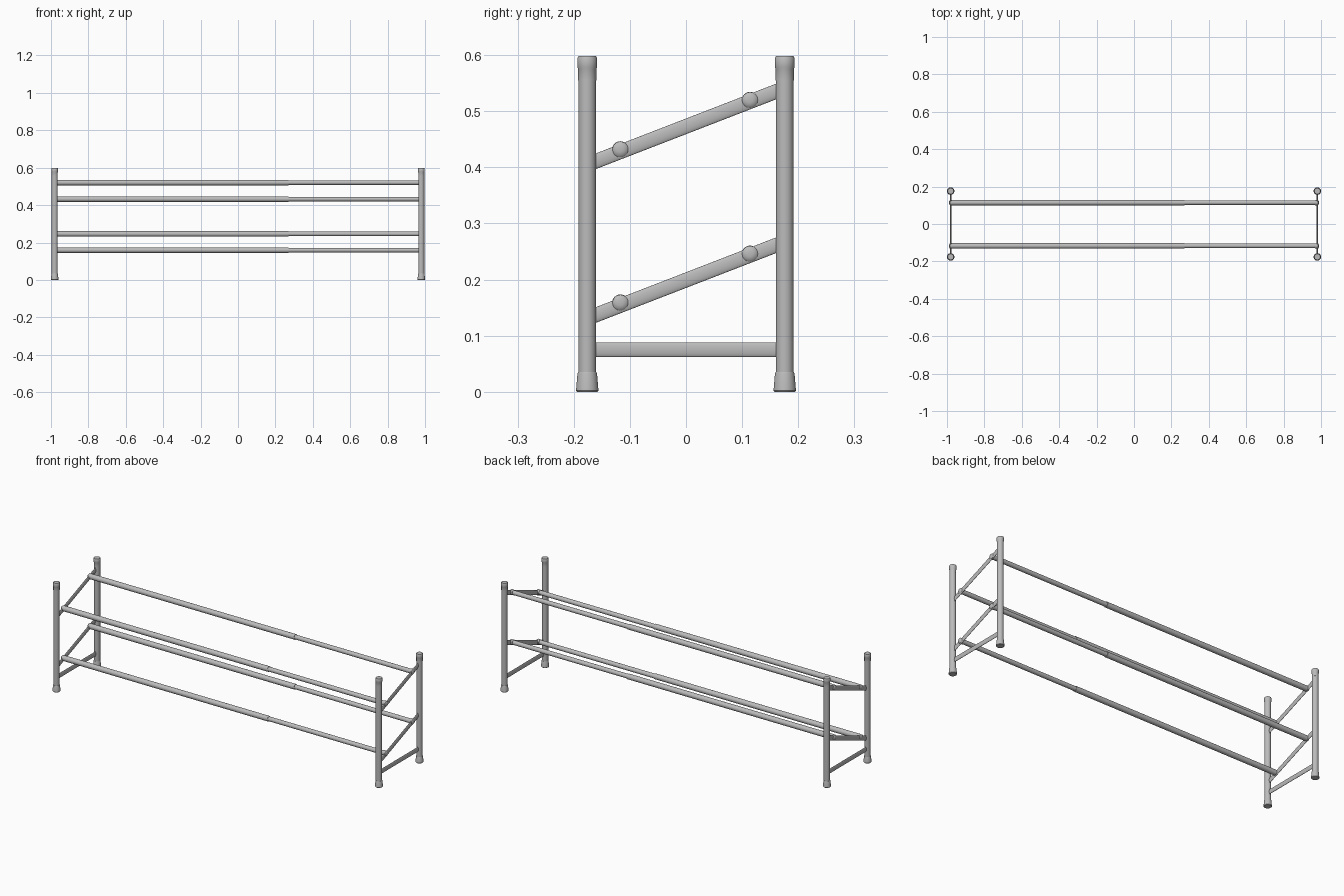
import bpy, math
from mathutils import Vector

if "Cube" in bpy.data.objects:
    bpy.data.objects.remove(bpy.data.objects["Cube"])

metal = bpy.data.materials.new("grey_metal")
metal.diffuse_color = (0.5, 0.5, 0.5, 1)
metal.use_nodes = True
metal.node_tree.nodes["Principled BSDF"].inputs["Base Color"].default_value = metal.diffuse_color


def finish(obj, name):
    obj.name = name
    obj.data.materials.append(metal)
    bpy.context.view_layer.objects.active = obj
    obj.select_set(True)
    bpy.ops.object.shade_smooth_by_angle(angle=math.radians(40))
    obj.select_set(False)


def lathe(name, profile, loc, rot=(0, 0, 0), n=32):
    """Closed solid of revolution from (radius, height) points."""
    verts, faces = [], []
    for r, h in profile:
        verts += [(r * math.cos(2 * math.pi * i / n), r * math.sin(2 * math.pi * i / n), h) for i in range(n)]
    for k in range(len(profile) - 1):
        for i in range(n):
            j = (i + 1) % n
            faces.append((k * n + i, k * n + j, (k + 1) * n + j, (k + 1) * n + i))
    faces.append(tuple(reversed(range(n))))
    faces.append(tuple(range((len(profile) - 1) * n, len(profile) * n)))
    me = bpy.data.meshes.new(name)
    me.from_pydata(verts, [], faces)
    obj = bpy.data.objects.new(name, me)
    bpy.context.collection.objects.link(obj)
    obj.location, obj.rotation_euler = loc, rot
    finish(obj, name)


def flat_bar(name, x, y0, z0, y1, z1, width=0.026, thick=0.008):
    """Flattened tube running in the y-z plane."""
    d = Vector((0, y1 - y0, z1 - z0))
    bpy.ops.mesh.primitive_cylinder_add(vertices=24, radius=0.5, depth=d.length,
                                        location=(x, (y0 + y1) / 2, (z0 + z1) / 2))
    obj = bpy.context.object
    obj.scale = (thick, width, 1)
    obj.rotation_euler = (-math.atan2(d.y, d.z), 0, 0)
    finish(obj, name)


PX, PY = 0.98, 0.176
ALONG_X = (0, math.pi / 2, 0)
rails = [(0.114, 0.52), (-0.117, 0.432), (0.114, 0.246), (-0.117, 0.159)]

for sx, side in ((-1, "left"), (1, "right")):
    # posts with rubber foot and top cap
    for sy, end in ((-1, "front"), (1, "back")):
        loc = (sx * PX, sy * PY, 0)
        lathe(f"{side}_{end}_post", [(0.016, 0.03), (0.016, 0.58)], loc)
        lathe(f"{side}_{end}_foot", [(0.0185, 0), (0.02, 0.002), (0.0175, 0.032), (0.0165, 0.035)], loc)
        lathe(f"{side}_{end}_cap", [(0.0162, 0.555), (0.0162, 0.575), (0.0178, 0.579),
                                    (0.0178, 0.594), (0.016, 0.598)], loc)
    # flattened end braces
    flat_bar(f"{side}_lower_brace", sx * PX, -0.168, 0.075, 0.168, 0.075)
    flat_bar(f"{side}_bottom_shelf_support", sx * PX, -0.168, 0.134, 0.168, 0.264)
    flat_bar(f"{side}_top_shelf_support", sx * PX, -0.168, 0.408, 0.168, 0.538)
    # rail end plugs
    for i, (y, z) in enumerate(rails):
        lathe(f"{side}_rail_plug_{i}", [(0.014, -0.012), (0.014, 0.004), (0.011, 0.007), (0.005, 0.0085)],
              (sx * PX, y, z), (0, sx * math.pi / 2, 0))

# telescopic rails: wide sleeve on the left, thin tube on the right
for i, (y, z) in enumerate(rails):
    lathe(f"rail_sleeve_{i}", [(0.0145, -0.975), (0.0145, 0.27)], (0, y, z), ALONG_X)
    lathe(f"rail_inner_tube_{i}", [(0.012, 0.2), (0.012, 0.975)], (0, y, z), ALONG_X)
